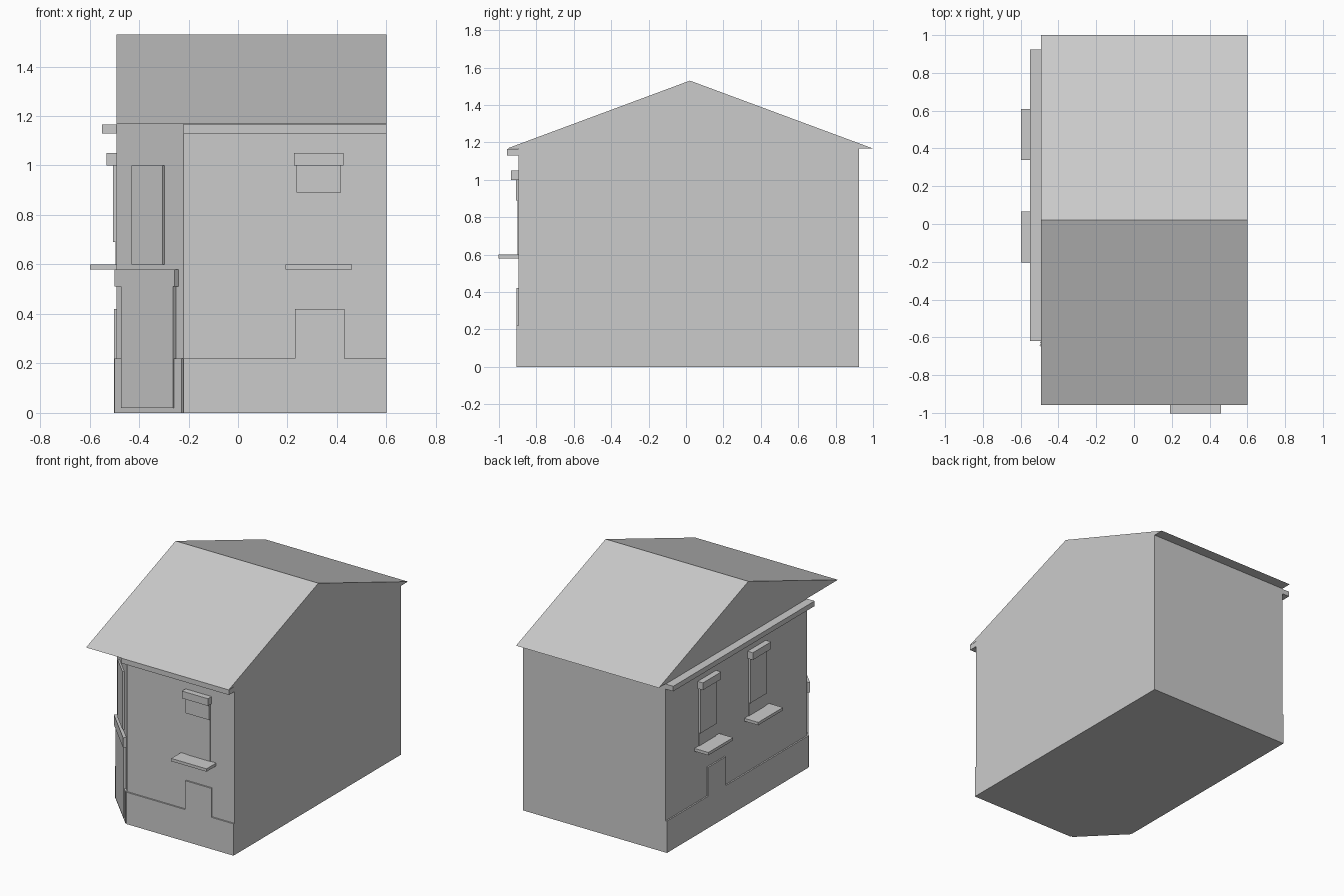
import bpy, bmesh
from mathutils import Vector

cube = bpy.data.objects.get("Cube")
if cube:
    bpy.data.objects.remove(cube, do_unlink=True)

# One plain grey for everything
GREY = (0.6, 0.6, 0.6, 1.0)
mat = bpy.data.materials.new("plain_grey")
mat.use_nodes = True
mat.diffuse_color = GREY
mat.node_tree.nodes["Principled BSDF"].inputs["Base Color"].default_value = GREY

UP = Vector((0, 0, 1))
EMBED = 0.004


def prism(name, outline, extrude):
    """Solid made by sweeping a flat outline along a vector."""
    bm = bmesh.new()
    face = bm.faces.new([bm.verts.new(p) for p in outline])
    swept = bmesh.ops.extrude_face_region(bm, geom=[face])["geom"]
    moved = [v for v in swept if isinstance(v, bmesh.types.BMVert)]
    bmesh.ops.translate(bm, verts=moved, vec=extrude)
    if not face.is_valid or len(bm.faces) < len(outline) + 2:
        bm.faces.new([v for v in bm.verts if v not in moved])
    bmesh.ops.recalc_face_normals(bm, faces=bm.faces)
    mesh = bpy.data.meshes.new(name)
    bm.to_mesh(mesh)
    bm.free()
    mesh.materials.append(mat)
    obj = bpy.data.objects.new(name, mesh)
    bpy.context.scene.collection.objects.link(obj)
    return obj


class Wall:
    """Places raised parts on a wall: s runs along it, z up, depth outward."""

    def __init__(self, origin, along, outward):
        self.origin = Vector(origin)
        self.along = Vector(along).normalized()
        self.outward = Vector(outward).normalized()

    def panel(self, name, profile, depth):
        base = self.origin - self.outward * EMBED
        points = [base + self.along * s + UP * z for s, z in profile]
        return prism(name, points, self.outward * (depth + EMBED))

    def box(self, name, s0, s1, z0, z1, depth):
        return self.panel(name, [(s0, z0), (s1, z0), (s1, z1), (s0, z1)], depth)

    def plinth(self, name, s0, s1, step0, step1):
        self.panel(name, [(s0, 0), (s1, 0), (s1, 0.22), (step1, 0.22), (step1, 0.42),
                          (step0, 0.42), (step0, 0.22), (s0, 0.22)], 0.01)

    def window(self, name, centre, blind_bottom):
        def part(kind, half, z0, z1, depth):
            self.box(name + kind, centre - half, centre + half, z0, z1, depth)
        part("_pane", 0.09, 0.6, 1.0, 0.004)
        part("_blind", 0.09, blind_bottom, 1.0, 0.014)
        part("_lintel", 0.1, 1.0, 1.05, 0.04)
        part("_sill", 0.135, 0.58, 0.6, 0.106)


# Main body with a cut-off corner
LEFT, RIGHT, FRONT, BACK = -0.492, 0.6, -0.896, 0.925
CUT_X, CUT_Y, EAVE = -0.22, -0.62, 1.167
prism("house_walls", [(RIGHT, FRONT, 0), (RIGHT, BACK, 0), (LEFT, BACK, 0),
                      (LEFT, CUT_Y, 0), (CUT_X, FRONT, 0)], UP * EAVE)

# Gable roof, flush with the end walls
prism("gable_roof", [(LEFT, -0.957, EAVE), (LEFT, 1.0, EAVE), (LEFT, 0.021, 1.53)],
      Vector((RIGHT - LEFT, 0, 0)))

# Front wall details
front = Wall((0, FRONT, 0), (1, 0, 0), (0, -1, 0))
front.plinth("front_plinth", CUT_X, RIGHT, 0.23, 0.43)
front.box("front_cornice", CUT_X, RIGHT, 1.13, 1.165, 0.06)
front.window("front_window", 0.326, 0.89)

# Street side details
side = Wall((LEFT, 0, 0), (0, 1, 0), (-1, 0, 0))
side.plinth("side_plinth", CUT_Y, BACK, 0.28, 0.475)
side.box("side_cornice", CUT_Y, BACK, 1.13, 1.165, 0.058)
for name, centre in (("side_window_back", 0.475), ("side_window_front", -0.07)):
    side.window(name, centre, 0.69)

# Corner entrance: door, canopy and window above
along = Vector((CUT_X - LEFT, FRONT - CUT_Y, 0))
corner = Wall((LEFT, CUT_Y, 0), along, (along.y, -along.x, 0))
corner.box("corner_plinth", 0, along.length, 0, 0.22, 0.011)
corner.box("corner_door", 0.045, 0.343, 0.02, 0.51, 0.017)
corner.box("corner_canopy", 0.01, 0.358, 0.51, 0.58, 0.021)
corner.box("corner_window", 0.1, 0.278, 0.6, 1.0, 0.012)
